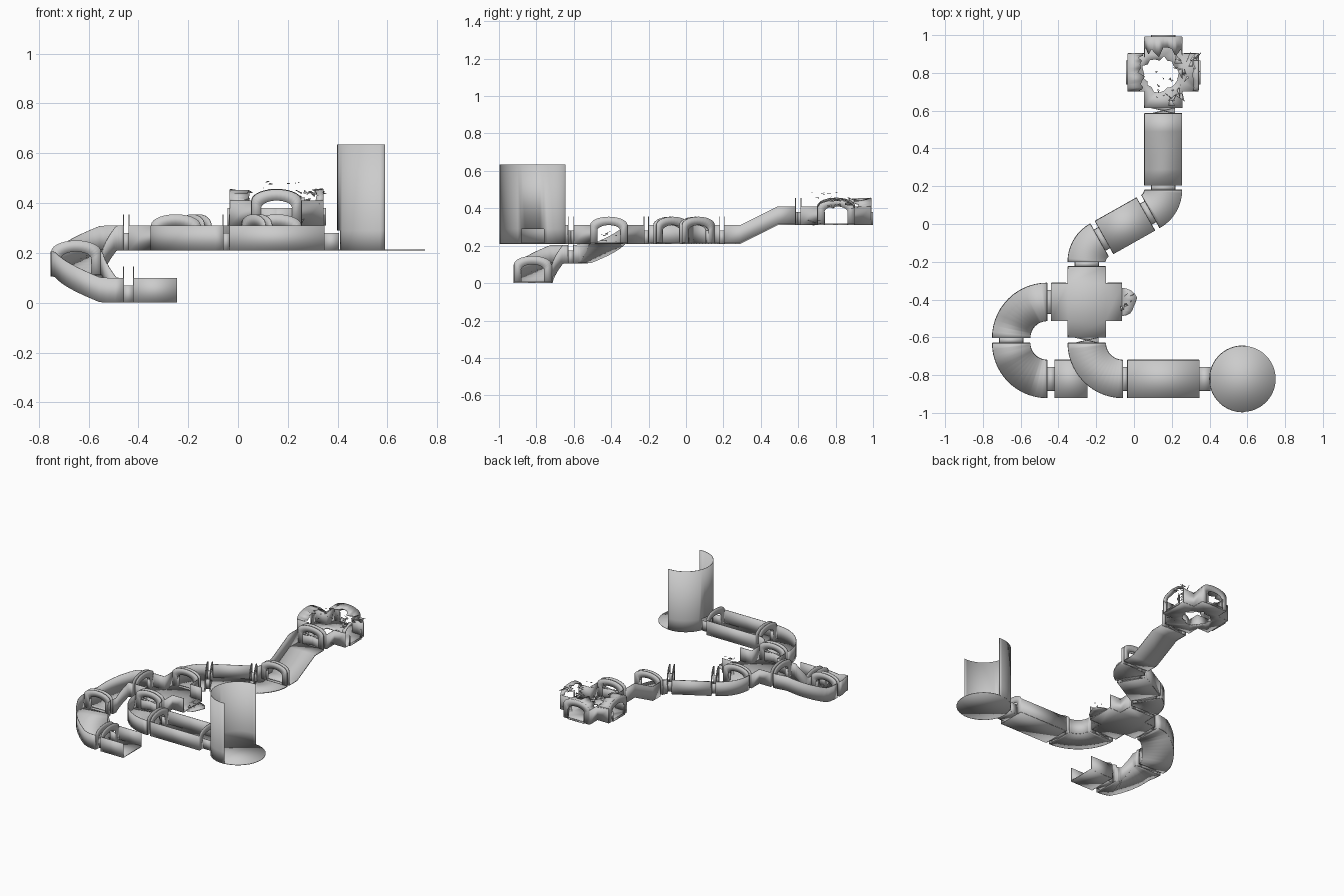
import bpy, bmesh, random
from math import sin, cos, pi, radians, atan2

random.seed(4)
if "Cube" in bpy.data.objects:
    bpy.data.objects.remove(bpy.data.objects["Cube"], do_unlink=True)

HALF, WALL, APEX = 0.1, 0.1, 0.145       # corridor half width, wall and arch heights
DOOR, DOOR_WALL, DOOR_APEX = 0.062, 0.07, 0.1
FLOOR, SKIN = 0.008, 0.004


def finish(name, bm, thick):
    bmesh.ops.recalc_face_normals(bm, faces=bm.faces)
    mesh = bpy.data.meshes.new(name)
    bm.to_mesh(mesh)
    bm.free()
    ob = bpy.data.objects.new(name, mesh)
    bpy.context.collection.objects.link(ob)
    mod = ob.modifiers.new("Thickness", "SOLIDIFY")
    mod.thickness, mod.offset = thick, 0
    bpy.ops.object.select_all(action="DESELECT")
    ob.select_set(True)
    bpy.context.view_layer.objects.active = ob
    bpy.ops.object.shade_smooth_by_angle(angle=radians(30))
    return ob


def sheet(name, rows, thick=SKIN, skip=lambda r, c: False):
    """Thin shell spanning rows of matching points."""
    bm = bmesh.new()
    grid = [[bm.verts.new(p) for p in row] for row in rows]
    for r in range(len(grid) - 1):
        for c in range(len(grid[0]) - 1):
            if not skip(r, c):
                a, b = grid[r], grid[r + 1]
                bm.faces.new((a[c], a[c + 1], b[c + 1], b[c]))
    return finish(name, bm, thick)


def beside(p, d, up=0.0):
    """Point d to the left of a path station (x, y, z, heading)."""
    x, y, z, h = p
    return (x - d * sin(h), y + d * cos(h), z + up)


def ahead(p, d):
    x, y, z, h = p
    return (x + d * cos(h), y + d * sin(h), z, h)


def arch(p, half, spring, apex, n=14):
    pts = [beside(p, half)]
    for i in range(n + 1):
        a = pi * i / n
        pts.append(beside(p, half * cos(a), spring + (apex - spring) * sin(a)))
    return pts + [beside(p, -half)]


def end_frame(name, p):
    sheet(name, [arch(p, HALF, WALL, APEX), arch(p, DOOR, DOOR_WALL, DOOR_APEX)])


def corridor(name, path, sides=(1, -1), ends=(0, -1), half=HALF, height=WALL):
    sheet(name + "_floor", [[beside(p, half, FLOOR / 2) for p in path],
                            [beside(p, -half, FLOOR / 2) for p in path]], FLOOR)
    for s in sides:
        label = "_left_wall" if s > 0 else "_right_wall"
        sheet(name + label, [[beside(p, s * half, u) for p in path] for u in (0, height)])
    for e in ends:
        end_frame(name + ("_end_frame" if e else "_start_frame"), path[e])


def link(name, p, q):
    """Narrow connector between two neighbouring pieces."""
    corridor(name, [p, q], ends=(), half=DOOR, height=DOOR_WALL)


def bend(cx, cy, r, a0, a1, z0, z1=None, n=14):
    z1 = z0 if z1 is None else z1
    turn = pi / 2 if a1 > a0 else -pi / 2
    path = []
    for i in range(n + 1):
        t = i / n
        a = radians(a0 + (a1 - a0) * t)
        k = min(1, max(0, (t - 0.2) / 0.6))
        path.append((cx + r * cos(a), cy + r * sin(a), z0 + (z1 - z0) * k, a + turn))
    return path


def junction(name, cx, cy, z, arm, frames, hole=None):
    """Crossing of two corridors; frames lists the quarter turns with an end frame."""
    outline = []
    for k in range(4):
        h = k * pi / 2
        out = ahead((cx, cy, z, h), arm)
        inner = beside(ahead((cx, cy, z, h), HALF), HALF)
        outline += [beside(out, -HALF), beside(out, HALF), inner]
        side = beside(ahead((cx, cy, z, h + pi / 2), arm), -HALF)
        line = [beside(out, HALF), inner, side]
        sheet(f"{name}_corner_wall_{k}", [[(x, y, z + u) for x, y, _ in line] for u in (0, WALL)])
        if k in frames:
            end_frame(f"{name}_frame_{k}", out)
    bm = bmesh.new()
    for loop in filter(None, (outline, hole)):
        vs = [bm.verts.new((p[0], p[1], z + FLOOR / 2)) for p in loop]
        for i, v in enumerate(vs):
            bm.edges.new((v, vs[i - 1]))
    bmesh.ops.triangle_fill(bm, use_beauty=True, edges=bm.edges[:])
    finish(name + "_floor", bm, FLOOR)
    return [ahead((cx, cy, z, k * pi / 2), arm) for k in range(4)]


def broken_vault(name, p, depth):
    """Roof remnant running inwards from an end frame with a torn edge."""
    front = arch(p, HALF, WALL, APEX)[1:-1]
    torn = []
    for x, y, z in front:
        d = depth * random.uniform(0.55, 1.1)
        torn.append((x - d * cos(p[3]), y - d * sin(p[3]), z - random.uniform(0, 0.015)))
    sheet(name, [front, torn])


def shards(name, centre, spread, size, count):
    """Scattered torn triangles."""
    bm = bmesh.new()
    for _ in range(count):
        c = [m + random.uniform(-s, s) for m, s in zip(centre, spread)]
        bm.faces.new([bm.verts.new([v + random.uniform(-size, size) * f
                                    for v, f in zip(c, (1, 1, 0.4))]) for _ in range(3)])
    finish(name, bm, 0.002)


LOW, MID, MAIN, HIGH = 0, 0.105, 0.21, 0.31

# Round tower room: disc floor and half wall with a doorway
tx, ty, tr = 0.575, -0.82, 0.175
bm = bmesh.new()
bmesh.ops.create_circle(bm, cap_ends=True, radius=tr, segments=48)
bmesh.ops.translate(bm, verts=bm.verts, vec=(tx, ty, MAIN + SKIN / 2))
finish("tower_floor", bm, SKIN)
angles = [radians(85 + 190 * i / 28) for i in range(29)]
sheet("tower_half_wall",
      [[(tx + tr * cos(a), ty + tr * sin(a), z) for a in angles] for z in (MAIN, 0.29, 0.635)],
      skip=lambda r, c: r == 0 and 11 <= c <= 16)

# Entry corridor and bend up to the first junction
entry = [(0.345, ty, MAIN, pi), (-0.035, ty, MAIN, pi)]
corridor("entry_corridor", entry)
link("tower_link", (0.405, ty, MAIN, pi), entry[0])
entry_bend = bend(-0.06, -0.63, 0.19, 270, 180, MAIN)
corridor("entry_bend", entry_bend)
link("entry_link", entry[-1], entry_bend[0])

# First junction with its ruined east arm
east, north, west, south = junction("first_junction", -0.25, -0.4125, MAIN, 0.1875, (1, 2, 3))
link("south_link", entry_bend[-1], south)
tip = [(east[0] + 0.085 * sin(a) * random.uniform(0.75, 1), east[1] - 0.075 * cos(a), MAIN + SKIN)
       for a in [pi * i / 10 for i in range(11)]]
sheet("east_rubble_floor", [tip, [(east[0], p[1], p[2]) for p in tip]])
shards("east_rubble", (-0.03, -0.41, 0.25), (0.03, 0.04, 0.03), 0.015, 8)

# Spiral descent to the lowest corridor
upper = bend(-0.46, -0.6025, 0.19, 90, 180, MAIN, MID)
lower = bend(-0.46, -0.63, 0.19, 180, 270, MID, LOW)
corridor("upper_descent", upper)
corridor("lower_descent", lower)
exit_path = [(-0.42, ty, LOW, 0), (-0.245, ty, LOW, 0)]
corridor("low_corridor", exit_path, ends=(0,))
link("west_link", west, upper[0])
link("descent_link", upper[-1], lower[0])
link("low_link", lower[-1], exit_path[0])

# S-shaped passage, open on its right side
first = bend(-0.12, -0.2, 0.13, 180, 119, MAIN)
second = bend(0.025, 0.18, 0.13, -61, 0, MAIN)
a, b = first[-1], second[0]
heading = atan2(b[1] - a[1], b[0] - a[0])
a, b = a[:3] + (heading,), b[:3] + (heading,)
middle = [ahead(a, 0.03), ahead(b, -0.03)]
corridor("first_curve", first, sides=(1,))
corridor("slanted_corridor", middle, sides=(1,))
corridor("second_curve", second, sides=(1,))
link("north_link", north, first[0])
link("slant_link_start", a, middle[0])
link("slant_link_end", middle[1], b)

# Ramp up to the second junction
ramp = [(0.155, y, z, pi / 2) for y, z in
        ((0.205, MAIN), (0.29, MAIN), (0.49, HIGH), (0.585, HIGH))]
corridor("ramp", ramp, sides=(1,))
link("ramp_link_start", second[-1], ramp[0])

# Ruined second junction with a torn hole in its floor
hole = []
for i in range(26):
    t, k = 2 * pi * i / 26, random.uniform(0.72, 1.0)
    hole.append((0.145 + 0.115 * k * cos(t), 0.79 + 0.1 * k * sin(t)))
arms = junction("second_junction", 0.155, 0.8025, HIGH, 0.1875, (1, 2, 3), hole)
link("ramp_link_end", ramp[-1], arms[3])
for label, p, depth in zip(("east", "north", "west"), arms, (0.03, 0.1, 0.09)):
    link(f"second_junction_{label}_stub", p, ahead(p, 0.01))
    broken_vault(f"{label}_broken_vault", p, depth)
shards("roof_shards", (0.28, 0.82, 0.43), (0.05, 0.07, 0.02), 0.035, 12)
shards("loose_debris", (0.17, 0.75, 0.47), (0.08, 0.08, 0.02), 0.01, 10)
shards("floor_debris", (0.2, 0.68, 0.33), (0.05, 0.03, 0.015), 0.03, 8)
